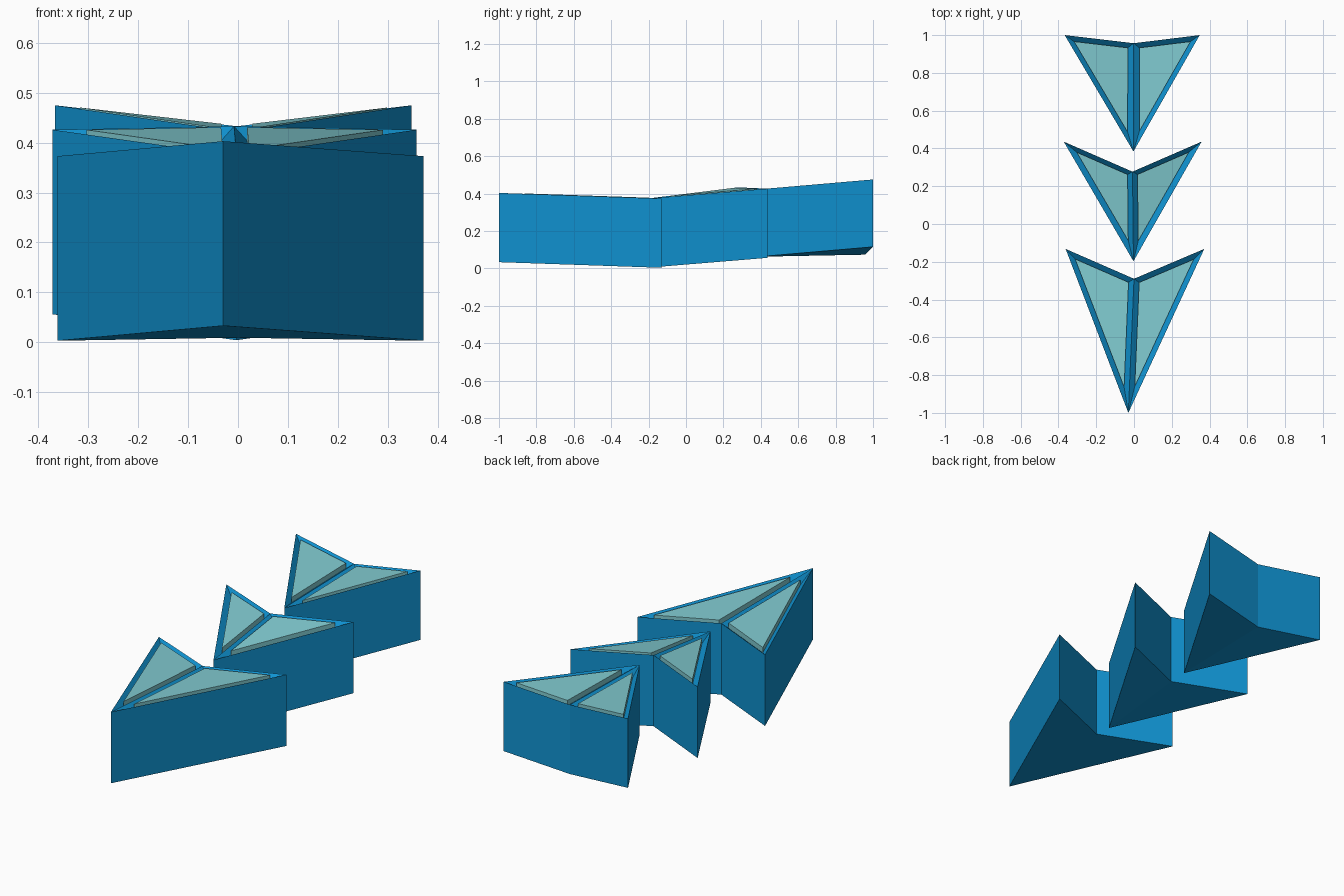
import bpy, bmesh
from mathutils import Vector

if "Cube" in bpy.data.objects:
    bpy.data.objects.remove(bpy.data.objects["Cube"])

THICK = 0.37     # height of each arrow body
RIM = 0.028      # width of the sloping rim round each panel
DEPTH = 0.025    # depth of the groove round each panel


def material(name, color):
    m = bpy.data.materials.new(name)
    m.diffuse_color = color
    m.use_nodes = True
    m.node_tree.nodes["Principled BSDF"].inputs["Base Color"].default_value = m.diffuse_color
    return m


blue = material("blue", (0.005, 0.29, 0.64, 1))
teal = material("pale_teal", (0.22, 0.60, 0.64, 1))


def finish(bm, name, mat):
    bmesh.ops.recalc_face_normals(bm, faces=bm.faces)
    me = bpy.data.meshes.new(name)
    bm.to_mesh(me)
    bm.free()
    me.materials.append(mat)
    bpy.context.collection.objects.link(bpy.data.objects.new(name, me))


def panel(name, corners):
    # thin triangular slab standing in the groove
    bm = bmesh.new()
    low = [bm.verts.new(c) for c in corners]
    high = [bm.verts.new(c + Vector((0, 0, DEPTH + 0.002))) for c in corners]
    bm.faces.new(low)
    bm.faces.new(high)
    for i in range(3):
        j = (i + 1) % 3
        bm.faces.new((low[i], low[j], high[j], high[i]))
    finish(bm, name, teal)


def arrow(name, tip, right, notch, left, thick):
    # body: arrow outline extruded down, top folded along the tip-notch spine
    bm = bmesh.new()
    pts = [Vector(p) for p in (tip, right, notch, left)]
    top = [bm.verts.new(p) for p in pts]
    low = [bm.verts.new(p - Vector((0, 0, thick))) for p in pts]
    for a, b, c in ((0, 1, 2), (0, 2, 3)):
        bm.faces.new((low[c], low[b], low[a]))
    for i in range(4):
        j = (i + 1) % 4
        bm.faces.new((low[i], low[j], top[j], top[i]))
    tops = [bm.faces.new((top[a], top[b], top[c])) for a, b, c in ((0, 1, 2), (0, 2, 3))]
    bm.normal_update()
    # sloping rims down to each panel floor
    bmesh.ops.inset_individual(bm, faces=tops, thickness=RIM, depth=-DEPTH,
                               use_even_offset=True)
    for side, f in zip(("right", "left"), tops):
        panel(f"{name}_{side}_panel", [v.co.copy() for v in f.verts])
    finish(bm, name, blue)


# three arrows in a row, climbing towards the back
arrow("front_arrow", (-0.03, -1.0, 0.403), (0.372, -0.132, 0.373),
      (0.0, -0.29, 0.379), (-0.362, -0.132, 0.373), THICK)
arrow("middle_arrow", (-0.003, -0.197, 0.374), (0.358, 0.436, 0.426),
      (-0.008, 0.277, 0.433), (-0.372, 0.436, 0.426), THICK)
arrow("back_arrow", (-0.003, 0.384, 0.422), (0.348, 1.0, 0.475),
      (-0.002, 0.957, 0.433), (-0.367, 1.0, 0.475), 0.36)
